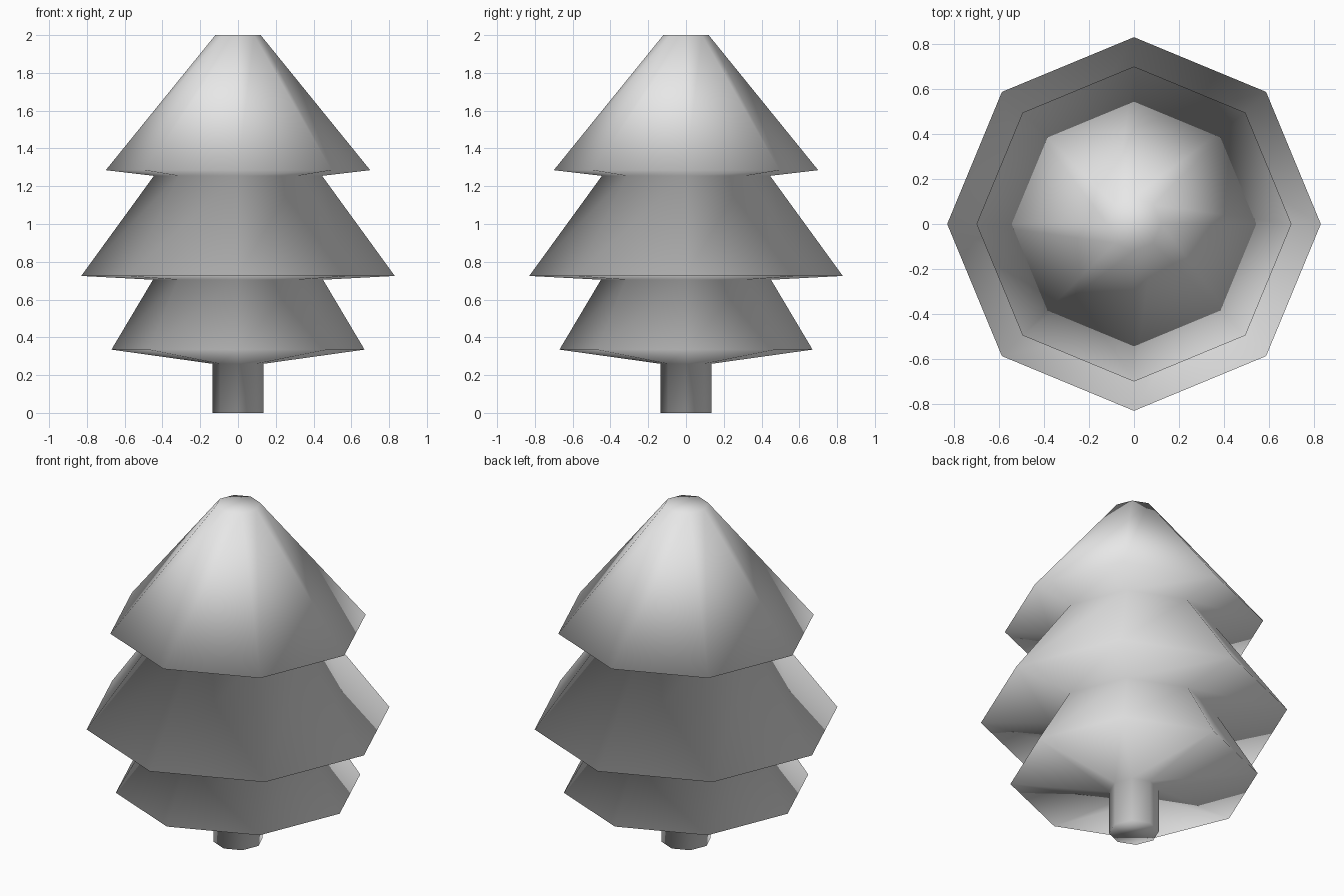
import bpy, bmesh
from math import cos, sin, tau

cube = bpy.data.objects.get("Cube")
if cube:
    bpy.data.objects.remove(cube, do_unlink=True)

SIDES = 8

# Radius and height from the trunk foot up to the tip
PROFILE = [
    (0.135, 0.0), (0.135, 0.26),    # trunk
    (0.67, 0.335), (0.45, 0.705),   # lower tier
    (0.83, 0.725), (0.445, 1.255),  # middle tier
    (0.70, 1.285), (0.12, 2.0),     # upper tier
]

gray = bpy.data.materials.new("light gray")
gray.use_nodes = True
color = (0.8, 0.8, 0.8, 1.0)
gray.diffuse_color = color
gray.node_tree.nodes["Principled BSDF"].inputs["Base Color"].default_value = color


def lathe(name, profile, material):
    """Closed faceted solid from rings of corners around z."""
    bm = bmesh.new()
    rings = []
    for r, z in profile:
        angles = [tau * i / SIDES for i in range(SIDES)]
        rings.append([bm.verts.new((r * cos(a), r * sin(a), z)) for a in angles])
    for low, high in zip(rings, rings[1:]):
        for i in range(SIDES):
            j = (i + 1) % SIDES
            bm.faces.new((low[i], low[j], high[j], high[i]))
    bm.faces.new(rings[0][::-1])
    bm.faces.new(rings[-1])
    for face in bm.faces:
        face.smooth = True
    mesh = bpy.data.meshes.new(name)
    bm.to_mesh(mesh)
    bm.free()
    mesh.materials.append(material)
    obj = bpy.data.objects.new(name, mesh)
    bpy.context.collection.objects.link(obj)
    return obj


# Tree in one continuous skin, shaded smooth over its rims
lathe("pine_tree", PROFILE, gray)
